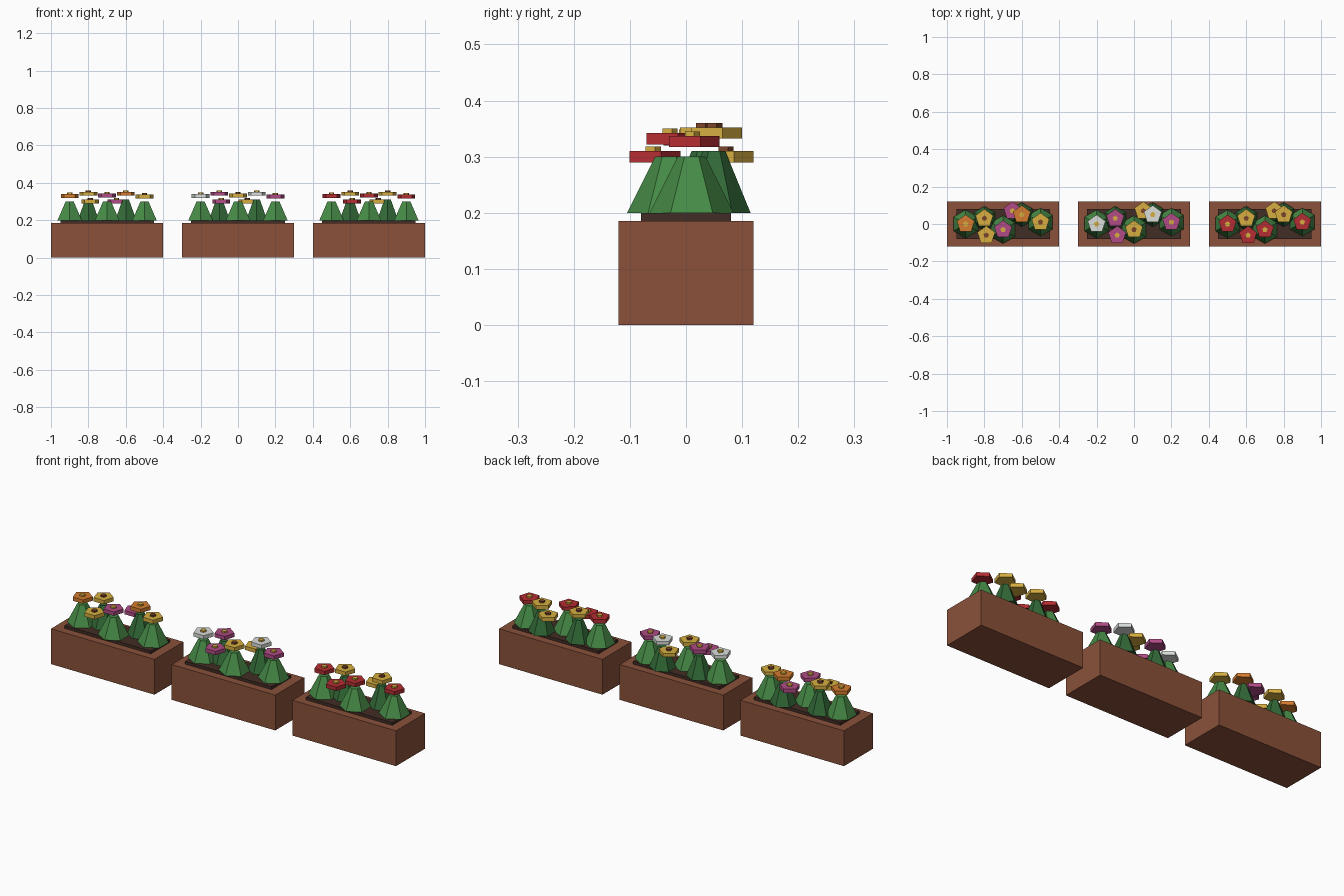
import bpy
from math import pi

cube = bpy.data.objects.get("Cube")
if cube:
    bpy.data.objects.remove(cube, do_unlink=True)


def material(name, *srgb):
    """Flat material from 0-255 display values."""
    linear = [((c / 255 + 0.055) / 1.055) ** 2.4 for c in srgb] + [1]
    m = bpy.data.materials.new(name)
    m.use_nodes = True
    m.diffuse_color = linear
    bsdf = next(n for n in m.node_tree.nodes if n.type == 'BSDF_PRINCIPLED')
    bsdf.inputs["Base Color"].default_value = linear
    return m


clay = material("terracotta", 138, 81, 58)
soil = material("soil", 66, 45, 37)
leaf = material("leaf green", 70, 138, 70)
dark_leaf = material("dark leaf green", 50, 105, 55)
yellow = material("yellow", 214, 174, 64)
orange = material("orange", 212, 124, 46)
purple = material("magenta", 176, 75, 134)
white = material("white", 218, 222, 218)
red = material("red", 180, 45, 50)
brown = material("flower centre brown", 122, 68, 42)


def finish(name, mat):
    ob = bpy.context.object
    ob.name = name
    ob.data.materials.append(mat)
    return ob


def box(name, mat, x, size, z0, z1):
    bpy.ops.mesh.primitive_cube_add(size=1, location=(x, 0, (z0 + z1) / 2))
    ob = finish(name, mat)
    ob.scale = (size[0], size[1], z1 - z0)


def frustum(name, mat, sides, r0, r1, x, y, z0, z1):
    bpy.ops.mesh.primitive_cone_add(vertices=sides, radius1=r0, radius2=r1,
                                    depth=z1 - z0, location=(x, y, (z0 + z1) / 2))
    return finish(name, mat)


def flower(x, y, z, mat):
    frustum("petals", mat, 5, 0.05, 0.05, x, y, z, z + 0.02)
    centre = brown if mat == yellow else yellow
    frustum("flower_centre", centre, 5, 0.015, 0.015, x, y, z + 0.015, z + 0.028)


# Bush offsets (x, y), then flower height; every second bush is taller and darker
bushes = [(-0.2, 0, 0.32), (-0.1, 0.03, 0.332), (0, -0.03, 0.322),
          (0.1, 0.05, 0.332), (0.2, 0.01, 0.317)]
low_flowers = [(-0.09, -0.06), (0.05, 0.07)]

# Each planter: x, flower colours on the bushes, colours of the low flowers
planters = [
    (-0.7, (orange, yellow, purple, orange, yellow), (yellow, purple)),
    (0.0, (white, purple, yellow, white, purple), (purple, yellow)),
    (0.7, (red, yellow, red, yellow, red), (red, yellow)),
]

for px, tops, lows in planters:
    box("planter_box", clay, px, (0.6, 0.24), 0, 0.185)
    box("soil", soil, px, (0.5, 0.16), 0.18, 0.2)
    for i, ((x, y, z), colour) in enumerate(zip(bushes, tops)):
        if i % 2:
            frustum("tall_bush", dark_leaf, 6, 0.065, 0.02, px + x, y, 0.2, 0.31)
        else:
            frustum("bush", leaf, 6, 0.075, 0.025, px + x, y, 0.2, 0.3)
        flower(px + x, y, z, colour)
    for (x, y), colour in zip(low_flowers, lows):
        flower(px + x, y, 0.29, colour)
